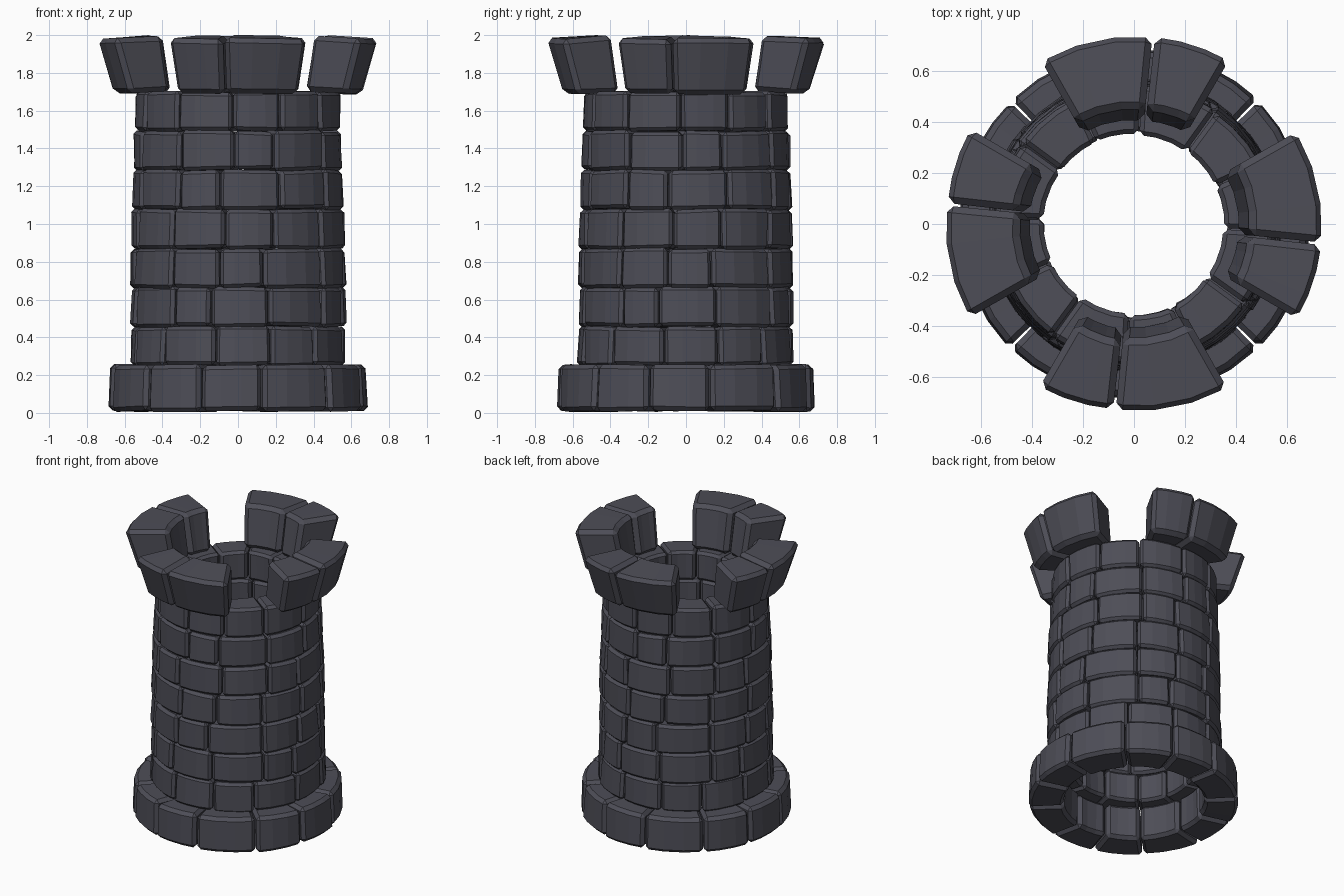
import bpy, bmesh, math, random
from math import radians, sin, cos

if "Cube" in bpy.data.objects:
    bpy.data.objects.remove(bpy.data.objects["Cube"])

random.seed(7)
stone = bpy.data.materials.new("dark_stone")
stone.diffuse_color = (0.075, 0.075, 0.095, 1)
stone.use_nodes = True
stone.node_tree.nodes["Principled BSDF"].inputs["Base Color"].default_value = stone.diffuse_color


def jit(a):
    return random.uniform(-a, a)


def add_brick(bm, a0, a1, profile, bevel, wobble, segs=3):
    """Curved block: sweeps a four-point (radius, z) profile from angle a0 to a1 (degrees)."""
    part = bmesh.new()
    start = [(jit(wobble), jit(wobble)) for _ in profile]
    end = [(jit(wobble), jit(wobble)) for _ in profile]
    rings = []
    for i in range(segs + 1):
        t = i / segs
        ang = radians(a0 + (a1 - a0) * t)
        ring = []
        for (r, z), s, e in zip(profile, start, end):
            rr = r + s[0] * (1 - t) + e[0] * t
            zz = z + s[1] * (1 - t) + e[1] * t
            ring.append(part.verts.new((rr * cos(ang), rr * sin(ang), zz)))
        rings.append(ring)
    for a, b in zip(rings, rings[1:]):
        for k in range(4):
            n = (k + 1) % 4
            part.faces.new((a[k], a[n], b[n], b[k]))
    part.faces.new(rings[0])
    part.faces.new(rings[-1][::-1])
    bmesh.ops.recalc_face_normals(part, faces=part.faces)
    sharp = [e for e in part.edges if e.calc_face_angle(0) > radians(40)]
    bmesh.ops.bevel(part, geom=sharp, offset=bevel, segments=1,
                    affect='EDGES', profile=0.5, clamp_overlap=True)
    tmp = bpy.data.meshes.new("tmp")
    part.to_mesh(tmp)
    part.free()
    bm.from_mesh(tmp)
    bpy.data.meshes.remove(tmp)


def finish(bm, name):
    mesh = bpy.data.meshes.new(name)
    bm.to_mesh(mesh)
    bm.free()
    mesh.materials.append(stone)
    bpy.context.collection.objects.link(bpy.data.objects.new(name, mesh))


def ring_of_bricks(name, joints, profile, bevel, wobble, gap):
    """Repeats the bricks between the joint angles in all four quarters."""
    bm = bmesh.new()
    for q in range(4):
        for a0, a1 in zip(joints, joints[1:]):
            base = -90 + 90 * q
            add_brick(bm, base + a0 + gap, base + a1 - gap, profile, bevel, wobble)
    finish(bm, name)


# Wide foot course
ring_of_bricks("base_course", (-45, -17, 11, 45),
               [(0.46, 0.01), (0.685, 0.01), (0.675, 0.255), (0.455, 0.255)],
               0.022, 0.006, 0.4)

# Seven wall courses with staggered joints, tapering slightly
joints = [(-44, -12, 18), (-37, -15, 17), (-38, -10, 14), (-38, -7, 20),
          (-34, -10, 24), (-34, -2, 21), (-36, -3, 25)]
outer = [0.573, 0.573, 0.570, 0.567, 0.562, 0.554, 0.546]
height = 0.207
for i, (j, r) in enumerate(zip(joints, outer)):
    z0 = 0.25 + i * height
    z1 = z0 + height
    ring_of_bricks(f"wall_course_{i + 1}", j + (j[0] + 90,),
                   [(r - 0.19, z0), (r, z0), (r - 0.006, z1), (r - 0.192, z1)],
                   0.018, 0.007, 0.4)

# Four flared battlements, each a narrow and a wide block
ring_of_bricks("battlements", (-30.5, -6),
               [(0.405, 1.70), (0.655, 1.69), (0.742, 1.98), (0.455, 1.997)],
               0.026, 0.006, 0.4)
ring_of_bricks("wide_battlements", (-6, 30),
               [(0.405, 1.70), (0.655, 1.69), (0.742, 1.98), (0.455, 1.997)],
               0.026, 0.006, 0.4)
